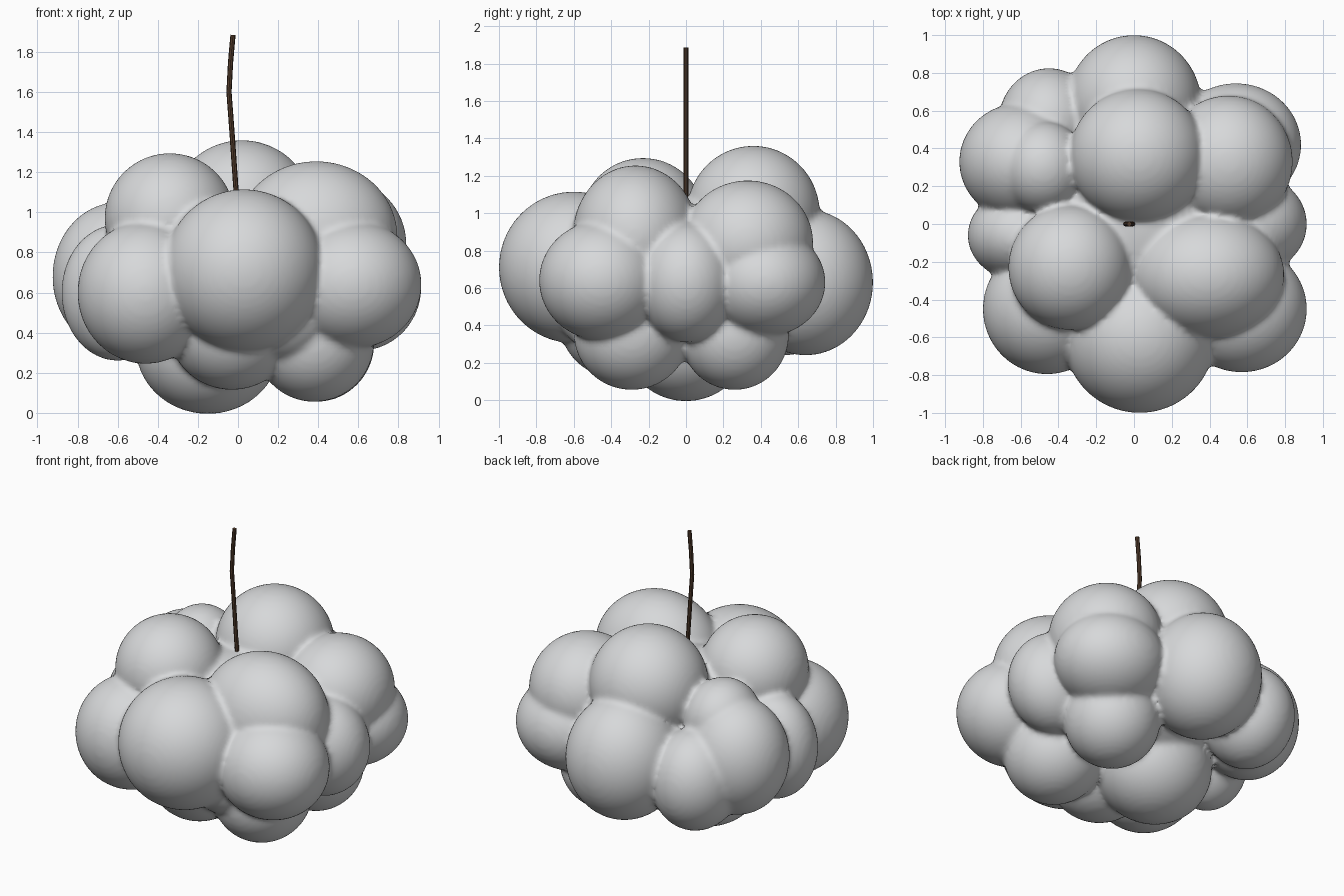
import bpy, bmesh
from mathutils import Matrix

if "Cube" in bpy.data.objects:
    bpy.data.objects.remove(bpy.data.objects["Cube"])


def material(name, rgb):
    m = bpy.data.materials.new(name)
    m.diffuse_color = (*rgb, 1.0)
    m.use_nodes = True
    m.node_tree.nodes["Principled BSDF"].inputs["Base Color"].default_value = m.diffuse_color
    return m


cloud_grey = material("cloud grey", (0.68, 0.69, 0.70))
stem_brown = material("stem brown", (0.085, 0.045, 0.025))

# Puffs: centre x, y, z and radii x, y, z
puffs = [
    (0.00, 0.00, 0.66, 0.55, 0.55, 0.42),     # core
    # front ring
    (0.03, -0.60, 0.71, 0.40, 0.40, 0.405),
    (-0.46, -0.45, 0.60, 0.34, 0.345, 0.355),
    (0.57, -0.45, 0.64, 0.345, 0.335, 0.32),
    # sides
    (0.61, 0.00, 0.63, 0.305, 0.27, 0.32),
    (-0.60, -0.06, 0.60, 0.28, 0.24, 0.34),
    (-0.60, 0.33, 0.68, 0.325, 0.31, 0.37),
    # back ring
    (0.00, 0.64, 0.63, 0.355, 0.36, 0.39),
    (-0.45, 0.53, 0.56, 0.27, 0.295, 0.32),
    (0.54, 0.42, 0.63, 0.345, 0.325, 0.29),
]
upper = [
    (-0.34, -0.23, 0.97, 0.325, 0.33, 0.325),
    (0.39, -0.27, 0.88, 0.405, 0.335, 0.375),
    (0.02, 0.36, 1.00, 0.36, 0.355, 0.36),
    (0.50, 0.33, 0.84, 0.34, 0.35, 0.335),
    (-0.48, 0.30, 0.88, 0.23, 0.245, 0.25),
]
lower = [
    (-0.15, 0.00, 0.33, 0.36, 0.34, 0.335),
    (0.38, -0.29, 0.36, 0.30, 0.31, 0.305),
    (0.39, 0.26, 0.35, 0.29, 0.29, 0.295),
    (-0.03, -0.36, 0.43, 0.32, 0.32, 0.315),
    (0.24, -0.44, 0.50, 0.24, 0.25, 0.25),
]

# Cloud body: all puffs fused into one softly creased surface
bm = bmesh.new()
for x, y, z, a, b, c in puffs + upper + lower:
    bmesh.ops.create_icosphere(
        bm, subdivisions=5, radius=1.0,
        matrix=Matrix.Translation((x, y, z)) @ Matrix.Diagonal((a, b, c, 1.0)))
me = bpy.data.meshes.new("cloud_body")
bm.to_mesh(me)
bm.free()
cloud = bpy.data.objects.new("cloud_body", me)
bpy.context.collection.objects.link(cloud)
me.materials.append(cloud_grey)
rm = cloud.modifiers.new("fuse", 'REMESH')
rm.mode = 'VOXEL'
rm.voxel_size = 0.018
rm.use_smooth_shade = True
sm = cloud.modifiers.new("soften", 'SMOOTH')
sm.factor = 0.5
sm.iterations = 5
bpy.context.view_layer.objects.active = cloud
cloud.select_set(True)
for name in ("fuse", "soften"):
    bpy.ops.object.modifier_apply(modifier=name)
cloud.data.materials.clear()
cloud.data.materials.append(cloud_grey)
cloud.data.polygons.foreach_set("use_smooth", [True] * len(cloud.data.polygons))
cloud.select_set(False)

# Hanging stem: thin, slightly bent rod
cu = bpy.data.curves.new("stem", 'CURVE')
cu.dimensions = '3D'
cu.bevel_depth = 0.013
cu.bevel_resolution = 2
cu.use_fill_caps = True
path = [(0.0, 0, 1.0), (-0.012, 0, 1.14), (-0.03, 0, 1.40),
        (-0.045, 0, 1.60), (-0.037, 0, 1.75), (-0.025, 0, 1.885)]
sp = cu.splines.new('POLY')
sp.points.add(len(path) - 1)
for p, co in zip(sp.points, path):
    p.co = (*co, 1.0)
stem = bpy.data.objects.new("stem", cu)
bpy.context.collection.objects.link(stem)
cu.materials.append(stem_brown)
bpy.context.view_layer.objects.active = stem
stem.select_set(True)
bpy.ops.object.convert(target='MESH')
bpy.ops.object.shade_smooth_by_angle()
